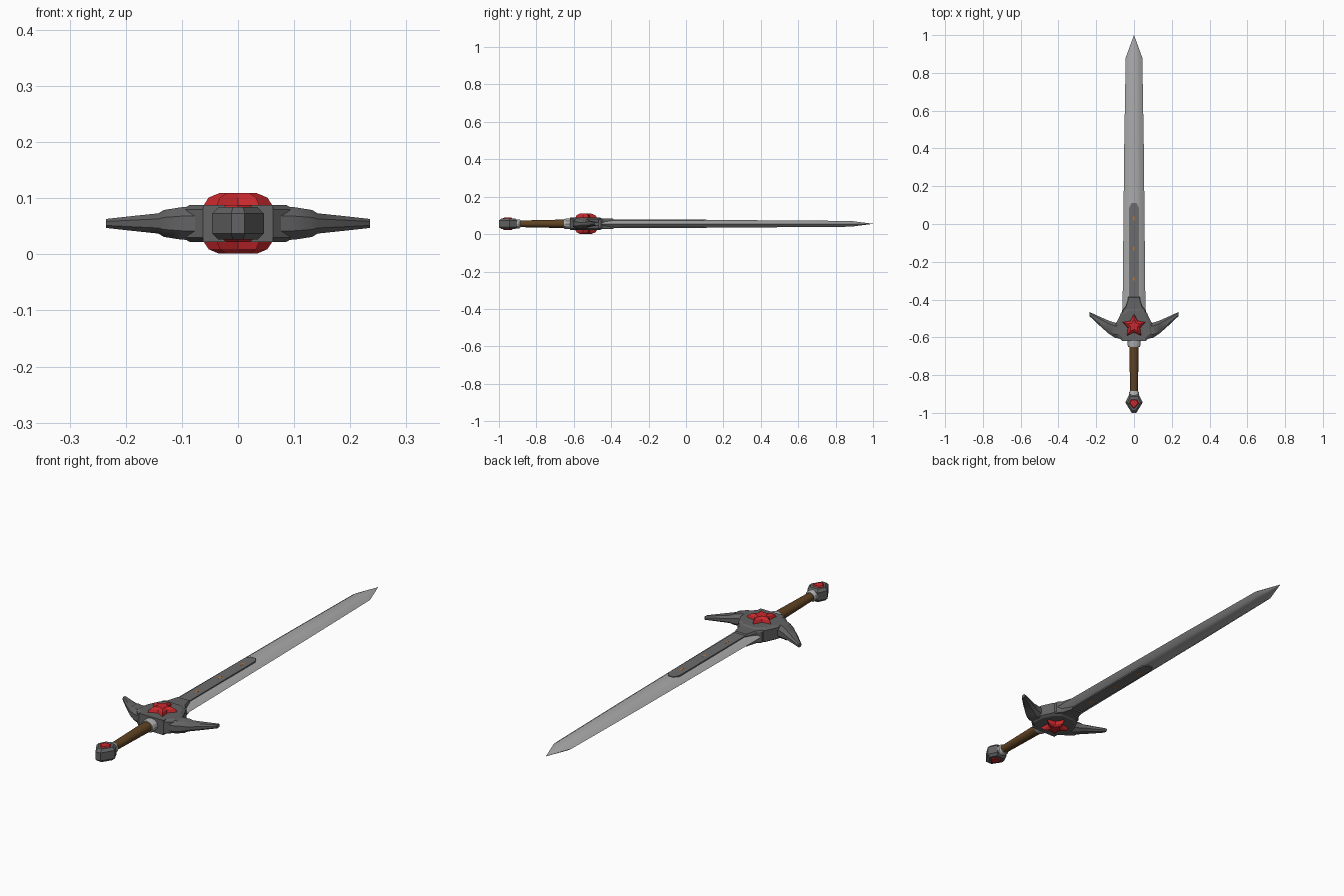
import bpy, bmesh, math

if "Cube" in bpy.data.objects:
    bpy.data.objects.remove(bpy.data.objects["Cube"])

ZC = 0.055  # mid plane of the sword


def material(name, rgb):
    m = bpy.data.materials.new(name)
    m.diffuse_color = (*rgb, 1)
    m.use_nodes = True
    m.node_tree.nodes["Principled BSDF"].inputs["Base Color"].default_value = m.diffuse_color
    return m


STEEL = material("blade steel", (0.40, 0.40, 0.40))
DARK = material("dark steel", (0.125, 0.125, 0.125))
PANEL = material("panel steel", (0.15, 0.15, 0.15))
LIGHT = material("light collar", (0.42, 0.42, 0.42))
RED = material("red gem", (0.60, 0.022, 0.026))
BROWN = material("brown leather", (0.115, 0.055, 0.016))
ORANGE = material("orange inlay", (0.55, 0.18, 0.03))


def skin(name, rings, mat, smooth=None):
    """Closed solid through equal-length rings of points."""
    bm = bmesh.new()
    vs = [[bm.verts.new((x, y, z + ZC)) for x, y, z in r] for r in rings]
    n = len(vs[0])
    for a, b in zip(vs, vs[1:]):
        for i in range(n):
            j = (i + 1) % n
            bm.faces.new((a[i], a[j], b[j], b[i]))
    bm.faces.new(vs[0][::-1])
    bm.faces.new(vs[-1])
    bmesh.ops.remove_doubles(bm, verts=bm.verts, dist=1e-5)
    bmesh.ops.recalc_face_normals(bm, faces=bm.faces)
    me = bpy.data.meshes.new(name)
    bm.to_mesh(me)
    bm.free()
    me.materials.append(mat)
    ob = bpy.data.objects.new(name, me)
    bpy.context.collection.objects.link(ob)
    if smooth:
        bpy.ops.object.select_all(action='DESELECT')
        ob.select_set(True)
        bpy.context.view_layer.objects.active = ob
        bpy.ops.object.shade_smooth_by_angle(angle=math.radians(smooth))
    return ob


def along_y(name, section, stations, mat, smooth=None):
    """Loft a unit (x, z) section through stations (y, half width, half height)."""
    return skin(name, [[(x * w, y, z * h) for x, z in section] for y, w, h in stations], mat, smooth)


def slab(name, outline, levels, mat, centre_y=0.0):
    """Stack an (x, y) outline at levels (z, scale) about centre_y."""
    return skin(name, [[(x * s, centre_y + (y - centre_y) * s, z) for x, y in outline]
                       for z, s in levels], mat)


def mirrored(half):
    """Complete a right-hand outline by mirroring in x."""
    return half + [(-x, y) for x, y in reversed(half) if x > 1e-6]


def star(r, inner, cy):
    pts = []
    for i in range(10):
        a = math.pi / 2 + i * math.pi / 5
        q = r if i % 2 == 0 else inner
        pts.append((q * math.cos(a), cy + q * math.sin(a)))
    return pts


OCT = [(1, .45), (.55, 1), (-.55, 1), (-1, .45), (-1, -.45), (-.55, -1), (.55, -1), (1, -.45)]
ROUND = [(math.cos(i * math.pi / 6), math.sin(i * math.pi / 6)) for i in range(12)]
LENS = [(1, 0), (.6, .75), (.3, 1), (-.3, 1), (-.6, .75),
        (-1, 0), (-.6, -.75), (-.3, -1), (.3, -1), (.6, -.75)]

# Blade
along_y("blade", LENS, [(-.50, .061, .0215), (.40, .052, .019), (.88, .044, .0155), (1.0, .0004, .0004)],
        STEEL, 25)

# Dark panels along the blade, with small inlays, on both faces
panel = mirrored([(.027, -.46), (.027, .085), (.014, .11)])
slab("blade_panels", panel, [(-.023, 1), (.023, 1)], PANEL)
for i, y in enumerate((-.29, -.13, .03)):
    mark = mirrored([(0, y - .016), (.006, y), (0, y + .016)])
    slab(f"panel_inlay_{i + 1}", mark, [(-.0235, 1), (.0235, 1)], ORANGE, y)

# Collar gripping the blade root
collar = mirrored([(.070, -.50), (.062, -.455), (.046, -.44), (.030, -.385)])
slab("blade_collar", collar, [(-.028, .92), (-.022, 1), (.022, 1), (.028, .92)], DARK, -.45)

# Guard body
body = mirrored([(.062, -.62), (.100, -.585), (.094, -.525), (.068, -.47), (.035, -.445)])
slab("guard_body", body, [(-.033, .86), (-.025, 1), (.025, 1), (.033, .86)], DARK, -.54)
slab("guard_face_block", mirrored([(.062, -.62), (.062, -.57)]), [(-.033, 1), (.033, 1)], DARK)

# Swept guard arms: (x, centre y, half width, half height)
ARM = [(.03, -.565, .048, .030), (.10, -.563, .040, .029), (.132, -.547, .035, .024),
       (.142, -.541, .033, .018), (.19, -.509, .022, .013), (.235, -.477, .011, .008)]
for side, s in (("right", 1), ("left", -1)):
    skin(f"guard_arm_{side}", [[(s * x, y + u * w, v * h) for u, v in OCT] for x, y, w, h in ARM],
         DARK, 35)

# Star gems through the guard
slab("star_gem", star(.064, .034, -.54),
     [(-.054, .55), (-.046, .86), (-.033, 1), (.033, 1), (.046, .86), (.054, .55)], RED, -.54)

# Grip and its light collars
along_y("grip", ROUND, [(-.90, .0205, .0175), (-.64, .025, .023)], BROWN, 40)
along_y("grip_top_collar", ROUND, [(-.652, .030, .026), (-.640, .034, .028), (-.615, .034, .028)], LIGHT, 30)
along_y("grip_end_collar", ROUND, [(-.915, .027, .024), (-.892, .027, .024), (-.885, .022, .020)], LIGHT, 30)

# Pommel with a gem on each face
pommel = mirrored([(.012, -1.0), (.046, -.945), (.026, -.903)])
slab("pommel", pommel, [(-.029, .75), (-.018, 1), (.018, 1), (.029, .75)], DARK, -.945)
gem = mirrored([(0, -.983), (.030, -.948), (.018, -.925)])
slab("pommel_gem", gem, [(-.033, .7), (-.026, 1), (.026, 1), (.033, .7)], RED, -.95)
